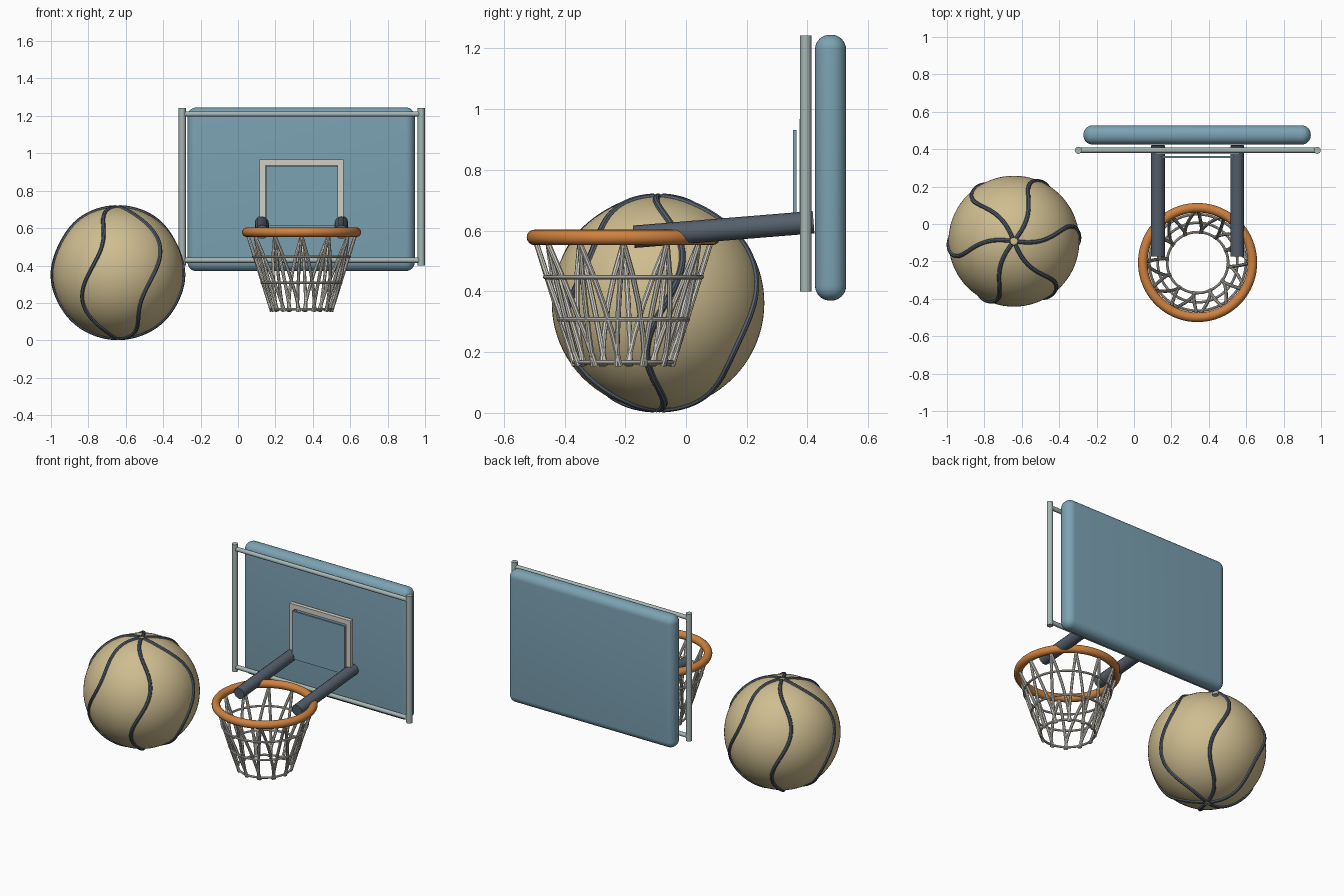
import bpy
import bmesh
from math import sin, cos, pi, radians, degrees, atan2
from mathutils import Vector

cube = bpy.data.objects.get("Cube")
if cube:
    bpy.data.objects.remove(cube, do_unlink=True)


def material(name, rgb):
    mat = bpy.data.materials.new(name)
    mat.use_nodes = True
    color = (*rgb, 1)
    mat.diffuse_color = color
    mat.node_tree.nodes["Principled BSDF"].inputs["Base Color"].default_value = color
    return mat


blue = material("dusty blue", (0.20, 0.36, 0.45))
sand = material("sand", (0.62, 0.51, 0.28))
orange = material("orange", (0.62, 0.22, 0.05))
slate = material("slate grey", (0.09, 0.115, 0.15))
cream = material("off white", (0.64, 0.62, 0.55))
steel = material("pale steel", (0.38, 0.47, 0.46))


def finish(name, mesh, mats):
    obj = bpy.data.objects.new(name, mesh)
    bpy.context.collection.objects.link(obj)
    mesh.materials.clear()
    for mat in mats:
        mesh.materials.append(mat)
    bpy.ops.object.select_all(action="DESELECT")
    obj.select_set(True)
    bpy.context.view_layer.objects.active = obj
    bpy.ops.object.shade_smooth_by_angle(angle=radians(40))
    return obj


def tubes(name, paths, radius, mat, closed=False, sides=3):
    """Round tubes along one or more point paths, as a single mesh."""
    curve = bpy.data.curves.new(name, "CURVE")
    curve.dimensions = "3D"
    curve.bevel_depth = radius
    curve.bevel_resolution = sides
    curve.use_fill_caps = True
    for path in paths:
        spline = curve.splines.new("POLY")
        spline.points.add(len(path) - 1)
        for point, co in zip(spline.points, path):
            point.co = (*co, 1)
        spline.use_cyclic_u = closed
    temp = bpy.data.objects.new(name + "_path", curve)
    bpy.context.collection.objects.link(temp)
    bpy.context.view_layer.update()
    graph = bpy.context.evaluated_depsgraph_get()
    mesh = bpy.data.meshes.new_from_object(temp.evaluated_get(graph))
    bpy.data.objects.remove(temp, do_unlink=True)
    return finish(name, mesh, [mat])


def box(name, low, high, mat, bevel=0, segments=3):
    """Box between two corners, optionally with rounded edges."""
    low, high = Vector(low), Vector(high)
    bm = bmesh.new()
    bmesh.ops.create_cube(bm, size=1)
    for v in bm.verts:
        v.co = (low + high) / 2 + v.co * (high - low)
    if bevel:
        bmesh.ops.bevel(bm, geom=bm.edges[:], offset=bevel, segments=segments,
                        profile=0.5, affect="EDGES")
    mesh = bpy.data.meshes.new(name)
    bm.to_mesh(mesh)
    bm.free()
    return finish(name, mesh, [mat])


# Backboard slab with fully rounded edges
box("backboard", (-0.27, 0.425, 0.37), (0.945, 0.527, 1.245), blue, 0.048, 8)

# Tubular frame in front of the board
post_y = 0.394
for side, x in (("right", -0.298), ("left", 0.98)):
    tubes(side + "_frame_post", [[(x, post_y, 0.4), (x, post_y, 1.243)]], 0.019, steel, sides=5)
for level, z in (("lower", 0.428), ("upper", 1.21)):
    tubes(level + "_frame_rail", [[(-0.298, post_y, z), (0.98, post_y, z)]], 0.014, steel, sides=4)

# Target panel with its border
box("target_panel", (0.15, 0.352, 0.615), (0.535, 0.364, 0.932), blue)
for side, x in (("right", 0.116), ("left", 0.532)):
    box(side + "_target_border", (x, 0.373, 0.61), (x + 0.032, 0.4, 0.968), cream)
box("top_target_border", (0.116, 0.373, 0.936), (0.564, 0.4, 0.968), cream)

# Support arms running to the hoop
hoop_x, hoop_y = 0.34, -0.206
for side, x in (("right", 0.128), ("left", 0.552)):
    tubes(side + "_arm", [[(x, -0.172, 0.58), (x, 0.42, 0.628)]], 0.037, slate, sides=6)


def around(angle, radius, z):
    return (hoop_x + radius * cos(angle), hoop_y + radius * sin(angle), z)


def circle(radius, z, steps=64):
    return [around(2 * pi * i / steps, radius, z) for i in range(steps)]


# Hoop
tubes("hoop", [circle(0.293, 0.578, 80)], 0.0255, orange, closed=True, sides=6)

# Net: horizontal rings and crossing cords
tubes("net_rings", [circle(0.258, 0.447), circle(0.213, 0.308), circle(0.163, 0.167)],
      0.007, cream, closed=True, sides=2)
cords = []
count = 12
for i in range(count):
    start = 2 * pi * i / count
    for twist in (-8, 26):
        path = []
        for step in range(5):
            t = step / 4
            path.append(around(start + radians(twist) * t, 0.287 - 0.125 * t, 0.56 - 0.405 * t))
        cords.append(path)
tubes("net_cords", cords, 0.009, cream, sides=2)

# Ball: fine sphere with three coloured strips chosen by longitude
ball = Vector((-0.642, -0.092, 0.362))
ball_radius = 0.35
bm = bmesh.new()
bmesh.ops.create_uvsphere(bm, u_segments=72, v_segments=40, radius=ball_radius)
for face in bm.faces:
    center = face.calc_center_median()
    lon = degrees(atan2(center.y, center.x)) - 7.5
    offset = (lon + 60) % 120 - 60
    if abs(offset) < 12.6 and abs(center.z) < 0.96 * ball_radius:
        face.material_index = 2 if 90 < lon < 150 else 1
bmesh.ops.translate(bm, verts=bm.verts, vec=ball)
ball_mesh = bpy.data.meshes.new("ball")
bm.to_mesh(ball_mesh)
bm.free()
finish("ball", ball_mesh, [sand, blue, cream])

# Six wavy raised seams from pole to pole
seams = []
for i in range(6):
    path = []
    for step in range(49):
        lat = radians(-87 + 174 * step / 48)
        lon = radians(60 * i + 4 + 11 * sin(3 * lat))
        path.append(ball + ball_radius * Vector((cos(lat) * cos(lon), cos(lat) * sin(lon), sin(lat))))
    seams.append(path)
tubes("ball_seams", seams, 0.011, slate, sides=2)
